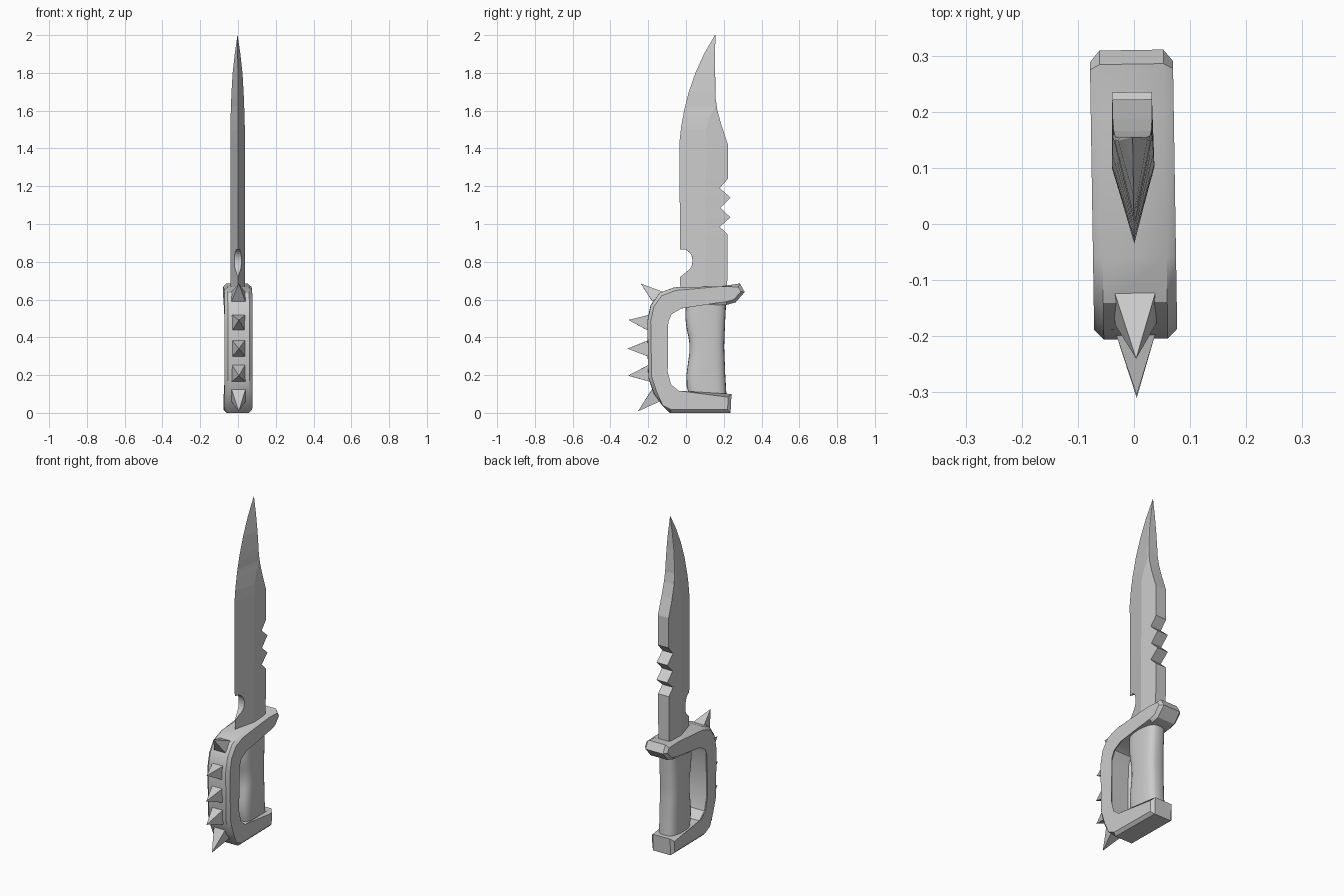
import bpy, bmesh, math
from mathutils import Matrix, Vector

cube = bpy.data.objects.get("Cube")
if cube:
    bpy.data.objects.remove(cube, do_unlink=True)

steel = bpy.data.materials.new("grey_steel")
steel.use_nodes = True
GREY = (0.6, 0.6, 0.6, 1)
steel.diffuse_color = GREY
steel.node_tree.nodes["Principled BSDF"].inputs["Base Color"].default_value = GREY

TWIST = Matrix.Rotation(math.radians(0.9), 4, "Z")


def finish(bm, name, smooth=None):
    """Turn a bmesh into an object, with optional smoothing angle."""
    bmesh.ops.recalc_face_normals(bm, faces=bm.faces)
    mesh = bpy.data.meshes.new(name)
    bm.to_mesh(mesh)
    bm.free()
    mesh.materials.append(steel)
    obj = bpy.data.objects.new(name, mesh)
    bpy.context.collection.objects.link(obj)
    obj.matrix_world = TWIST
    bpy.ops.object.select_all(action="DESELECT")
    obj.select_set(True)
    bpy.context.view_layer.objects.active = obj
    if smooth:
        bpy.ops.object.shade_smooth_by_angle(angle=math.radians(smooth))
    return obj


def loft(rings):
    """Skin a stack of equal rings and cap both ends."""
    bm = bmesh.new()
    rows = [[bm.verts.new(p) for p in ring] for ring in rings]
    n = len(rows[0])
    for low, high in zip(rows, rows[1:]):
        for i in range(n):
            j = (i + 1) % n
            bm.faces.new((low[i], low[j], high[j], high[i]))
    bm.faces.new(rows[0])
    bm.faces.new(rows[-1])
    return bm


def prism(profile, half, bevel=0):
    """Extrude a (y, z) outline across x, chamfering both rims."""
    bm = loft([[(x, y, z) for y, z in profile] for x in (-half, half)])
    if bevel:
        rims = [e for e in bm.edges if abs(e.verts[0].co.x - e.verts[1].co.x) < half]
        bmesh.ops.bevel(bm, geom=rims, offset=bevel, segments=1, affect="EDGES")
    return bm


def sample(curve, z):
    """Straight-line interpolation along (z, value) points."""
    for (z0, v0), (z1, v1) in zip(curve, curve[1:]):
        if z <= z1:
            return v0 + (v1 - v0) * (z - z0) / (z1 - z0)
    return curve[-1][1]


# Blade: wedge section with a flat spine, saw teeth and a clipped point
EDGE = [(0.6, -0.03), (1.43, -0.035), (1.52, -0.025), (1.6, -0.01), (1.7, 0.015),
        (1.8, 0.05), (1.9, 0.095), (2, 0.153)]
SPINE = [(0.6, 0.217), (0.945, 0.22), (0.985, 0.178), (1.035, 0.235), (1.085, 0.182),
         (1.14, 0.235), (1.19, 0.178), (1.24, 0.222), (1.42, 0.222), (1.52, 0.188),
         (1.6, 0.166), (1.66, 0.157), (1.8, 0.154), (2, 0.155)]
RIDGE = [(0.6, 0.1), (1.5, 0.105), (1.57, 0.125), (1.62, 0.157), (2, 0.157)]
THICK = [(0.6, 0.038), (1.5, 0.038), (1.6, 0.036), (1.7, 0.032), (1.8, 0.026),
         (1.9, 0.015), (2, 0.0005)]
levels = sorted({z for curve in (EDGE, SPINE, RIDGE, THICK) for z, _ in curve})
rings = []
for z in levels:
    edge, spine, thick = sample(EDGE, z), sample(SPINE, z), sample(THICK, z)
    ridge = min(sample(RIDGE, z), spine - (spine - edge) * 0.05)
    rings.append([(0, edge, z), (thick, ridge, z), (thick * 0.93, spine, z),
                  (-thick * 0.93, spine, z), (-thick, ridge, z)])
blade = finish(loft(rings), "blade")

# Rounded notch near the blade's heel
notch = [(-0.1, 0.865), (0, 0.865)]
for i in range(9):
    a = math.radians(70 - i * 16)
    notch.append((-0.01 + 0.045 * math.cos(a), 0.805 + 0.058 * math.sin(a)))
notch += [(-0.03, 0.72), (-0.1, 0.7)]
cutter = finish(prism(notch, 0.1), "notch_cutter")
cutter.hide_render = True
cut = blade.modifiers.new("notch", "BOOLEAN")
cut.operation, cut.solver, cut.object = "DIFFERENCE", "EXACT", cutter
bpy.context.view_layer.objects.active = blade
bpy.ops.object.modifier_apply(modifier="notch")
bpy.data.objects.remove(cutter, do_unlink=True)

# Knuckle guard: crossbar, bow and pommel in one chamfered loop
outer = [(0.235, 0), (-0.085, 0), (-0.125, 0.04), (-0.17, 0.1), (-0.2, 0.19),
         (-0.205, 0.485), (-0.187, 0.57), (-0.14, 0.635), (-0.06, 0.665),
         (0.19, 0.67), (0.285, 0.685), (0.31, 0.64)]
inner = [(0.262, 0.585), (0.215, 0.572), (-0.03, 0.57), (-0.09, 0.535),
         (-0.112, 0.485), (-0.115, 0.215), (-0.095, 0.14), (-0.045, 0.1), (0.24, 0.1)]
finish(prism(outer + inner, 0.074, 0.017), "knuckle_guard", 30)

# Grip: rounded handle with finger swells
FRONT = [(0.08, 0.018), (0.14, 0.004), (0.2, 0.002), (0.26, 0.01), (0.33, 0.02),
         (0.39, 0.016), (0.45, 0.002), (0.51, -0.004), (0.59, 0)]
BACK = [(0.08, 0.215), (0.2, 0.208), (0.35, 0.202), (0.48, 0.207), (0.59, 0.213)]


def squircle(v):
    return math.copysign(abs(v) ** 0.65, v)


rings = []
for k in range(18):
    z = 0.08 + 0.03 * k
    front, back = sample(FRONT, z), sample(BACK, z)
    turn = [math.tau * i / 28 for i in range(28)]
    rings.append([(0.06 * squircle(math.cos(a)),
                   (front + back) / 2 + (back - front) / 2 * squircle(math.sin(a)), z)
                  for a in turn])
finish(loft(rings), "grip", 40)

# Spikes: four-sided points along the bow, each given as base top, base bottom, tip
SPIKES = [((-0.12, 0.64), (-0.178, 0.59), (-0.24, 0.685)),
          ((-0.19, 0.52), (-0.19, 0.43), (-0.305, 0.492)),
          ((-0.19, 0.388), (-0.19, 0.295), (-0.31, 0.34)),
          ((-0.19, 0.258), (-0.19, 0.165), (-0.307, 0.197)),
          ((-0.18, 0.125), (-0.14, 0.06), (-0.255, 0.008))]
for i, (top, bottom, tip) in enumerate(SPIKES):
    bm = bmesh.new()
    base = [bm.verts.new((x, *p)) for x, p in
            ((-0.037, top), (0.037, top), (0.037, bottom), (-0.037, bottom))]
    point = bm.verts.new(Vector((0, *tip)))
    bm.faces.new(base)
    for j in range(4):
        bm.faces.new((base[j], base[(j + 1) % 4], point))
    finish(bm, f"knuckle_spike_{i + 1}")
